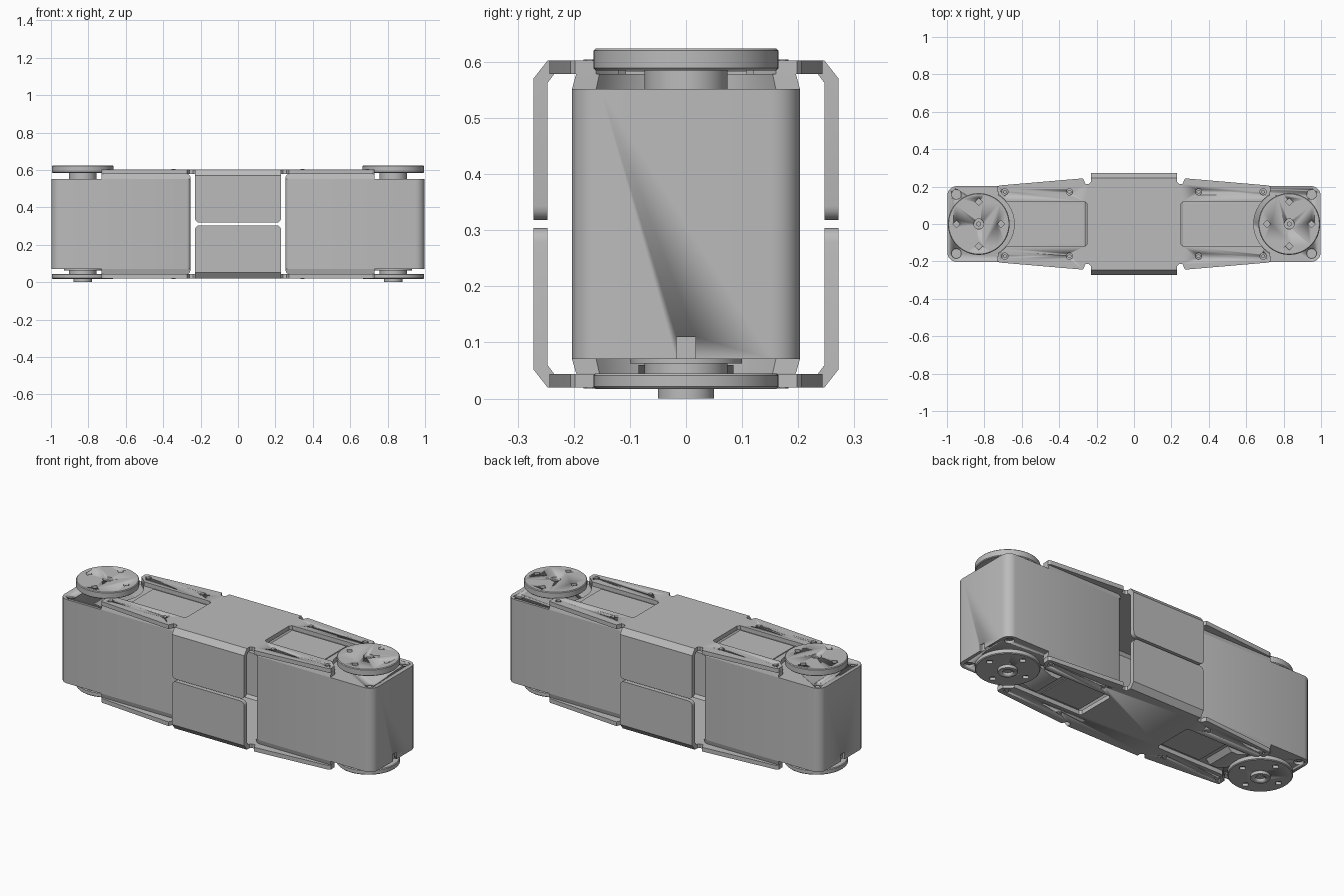
import bpy, bmesh, math
from mathutils import Matrix, Vector

cube = bpy.data.objects.get("Cube")
if cube:
    bpy.data.objects.remove(cube, do_unlink=True)

grey = bpy.data.materials.new("mid grey")
grey.use_nodes = True
grey.diffuse_color = (0.5, 0.5, 0.5, 1)
grey.node_tree.nodes["Principled BSDF"].inputs["Base Color"].default_value = (0.5, 0.5, 0.5, 1)

AXLE = 0.83      # horn centre
CLEAR = 0.19     # clearance radius around the horn


def finish(name, bm, mirror=False):
    bmesh.ops.recalc_face_normals(bm, faces=bm.faces)
    mesh = bpy.data.meshes.new(name)
    bm.to_mesh(mesh)
    bm.free()
    ob = bpy.data.objects.new(name, mesh)
    bpy.context.collection.objects.link(ob)
    mesh.materials.append(grey)
    bpy.ops.object.select_all(action='DESELECT')
    ob.select_set(True)
    bpy.context.view_layer.objects.active = ob
    bpy.ops.object.shade_smooth_by_angle(angle=math.radians(32))
    if mirror:
        m = ob.modifiers.new("other side", 'MIRROR')
        m.use_mirror_merge = False
        m.use_bisect_axis[0] = False
    return ob


def prism(points, z0, z1, taper=1.0):
    """Extrude an xy outline from z0 to z1; taper narrows the far end in y."""
    bm = bmesh.new()
    face = bm.faces.new([bm.verts.new((x, y, z0)) for x, y in points])
    top = bmesh.ops.extrude_face_region(bm, geom=[face])["geom"]
    for v in top:
        if isinstance(v, bmesh.types.BMVert):
            v.co.z = z1
            v.co.y *= taper
    return bm


def rect(x0, x1, w):
    return [(x0, -w), (x1, -w), (x1, w), (x0, w)]


def bevel(bm, test, size, segs=3):
    edges = [e for e in bm.edges if test(*[v.co for v in e.verts])]
    bmesh.ops.bevel(bm, geom=edges, offset=size, segments=segs, affect='EDGES', profile=0.5)


def drum(x, y, r, z0, z1, segs=48):
    bm = bmesh.new()
    bmesh.ops.create_cone(bm, cap_ends=True, segments=segs, radius1=r, radius2=r, depth=z1 - z0,
                          matrix=Matrix.Translation((x, y, (z0 + z1) / 2)))
    return bm


def cut(ob, cutters):
    """Subtract each cutter mesh, then discard it."""
    for bm in cutters:
        tool = finish("cutter", bm)
        tool.hide_render = True
        bpy.context.view_layer.objects.active = ob
        m = ob.modifiers.new("cut", 'BOOLEAN')
        m.operation, m.object, m.solver = 'DIFFERENCE', tool, 'EXACT'
        bpy.ops.object.modifier_move_to_index(modifier=m.name, index=0)
        bpy.ops.object.modifier_apply(modifier=m.name)
        bpy.data.objects.remove(tool, do_unlink=True)


def arc(half_y):
    """Points of the clearance arc on the inner side of the horn, from y = half_y to -half_y."""
    a = math.asin(half_y / CLEAR)
    return [(AXLE - CLEAR * math.cos(a - 2 * a * i / 16), CLEAR * math.sin(a - 2 * a * i / 16))
            for i in range(17)]


def vertical(a, b):
    return abs(a.z - b.z) > 0.1


# Motor housing with rounded uprights, screw pockets and an end notch
body = prism(rect(0.255, 0.998, 0.203), 0.07, 0.552)
bevel(body, lambda a, b: vertical(a, b) and a.x > 0.5, 0.05, 5)
bevel(body, lambda a, b: vertical(a, b) and a.x < 0.5, 0.018, 3)
housing = finish("motor_housing", body, True)
corners = [(0.95, s * 0.158) for s in (-1, 1)]
cut(housing, [drum(x, y, 0.026, z, z + 0.03, 20) for x, y in corners for z in (0.055, 0.537)]
    + [prism(rect(0.985, 1.1, 0.017), 0.04, 0.11)])
for x, y in corners:
    for z in (0.08, 0.53):
        finish("housing_screw", drum(x, y, 0.014, z, z + 0.012, 6), True)

# Raised covers on both ends of the housing, curved around the horn
cover = [(0.255, 0.203), (0.73, 0.203)] + arc(0.16) + [(0.73, -0.203), (0.255, -0.203)]
for name, z0, z1 in (("upper_cover", 0.552, 0.578), ("lower_cover", 0.07, 0.045)):
    bm = prism(cover, z0, z1, 0.965)
    bevel(bm, lambda a, b: abs(a.x - 0.255) < 0.001 and abs(b.x - 0.255) < 0.001
          and abs(a.z - z1) < 0.001 and abs(b.z - z1) < 0.001, 0.015)
    finish(name, bm, True)

# Label panels inside the bracket openings
finish("upper_label", prism(rect(0.27, 0.615, 0.108), 0.575, 0.583), True)
finish("lower_label", prism(rect(0.27, 0.52, 0.108), 0.048, 0.04), True)

# Cable socket wedge below
bm = prism([(0.7, 0.06), (0.68, 0.045), (0.61, 0.021), (0.57, 0.021), (0.54, 0.048), (0.54, 0.06)], -0.085, 0.085)
bm.transform(Matrix.Rotation(math.pi / 2, 4, 'X'))
finish("cable_socket", bm, True)

# Horns: hub, drilled disc and lower boss
holes = [(AXLE + 0.118 * math.cos(k * math.pi / 2), 0.118 * math.sin(k * math.pi / 2)) for k in range(4)]
for name, z0, z1, open_z in (("upper_horn", 0.585, 0.624, 0.624), ("lower_horn", 0.017, 0.045, 0.017)):
    bm = drum(AXLE, 0, 0.165, z0, z1, 64)
    rim = [e for e in bm.edges if abs(e.verts[0].co.z - e.verts[1].co.z) < 0.001]
    bmesh.ops.bevel(bm, geom=rim, offset=0.004, segments=1, affect='EDGES')
    disc = finish(name, bm, True)
    cut(disc, [drum(x, y, 0.02, open_z - 0.015, open_z + 0.015, 4) for x, y in holes]
        + [drum(AXLE, 0, 0.027, open_z - 0.02, open_z + 0.02, 24)])
    finish(name + "_screw", drum(AXLE, 0, 0.014, (z0 + z1) / 2 - 0.008, (z0 + z1) / 2 + 0.008, 6), True)
finish("upper_hub", drum(AXLE, 0, 0.074, 0.54, 0.59), True)
finish("lower_hub", drum(AXLE, 0, 0.074, 0.04, 0.08), True)
finish("lower_collar", drum(AXLE, 0, 0.1, 0.062, 0.075), True)
boss = finish("lower_boss", drum(AXLE, 0, 0.05, 0, 0.018), True)
cut(boss, [drum(AXLE, 0, 0.027, -0.02, 0.014, 24)])

# Bracket outline: a quarter from slot to mid edge, mirrored front to back and side to side
side = [(0.23, 0.225), (0.24, 0.215), (0.26, 0.215), (0.272, 0.243), (0.285, 0.243), (0.72, 0.206), (0.73, 0.198)]
slot = [p for p in arc(0.16) if p[1] > 0.12] + [(0.683, 0.12), (0.262, 0.12), (0.25, 0.108)]
quarter = side + slot
half = quarter + [(x, -y) for x, y in reversed(quarter)]
outline = half + [(-x, y) for x, y in reversed(half)]

# One bent side tab profile in (y, z)
tab = [(0.2, 0.602), (0.247, 0.602), (0.272, 0.57), (0.272, 0.318),
       (0.247, 0.318), (0.247, 0.562), (0.235, 0.578), (0.2, 0.578)]


def side_tab(name, s, upper):
    pts = [(s * y, z if upper else 0.622 - z) for y, z in tab]
    bm = bmesh.new()
    face = bm.faces.new([bm.verts.new((-0.23, y, z)) for y, z in pts])
    new = bmesh.ops.extrude_face_region(bm, geom=[face])["geom"]
    bmesh.ops.translate(bm, verts=[v for v in new if isinstance(v, bmesh.types.BMVert)], vec=Vector((0.46, 0, 0)))
    bevel(bm, lambda a, b: abs(a.x - b.x) < 0.001 and abs(a.z - b.z) < 0.001
          and 0.3 < a.z < 0.32, 0.025, 4)
    finish(name, bm)


for word, z0, z1, screw in (("upper", 0.578, 0.602, 0.604), ("lower", 0.02, 0.044, 0.018)):
    plate = finish(word + "_bracket_plate", prism(outline, z0, z1))
    for side_name, s in (("front", -1), ("back", 1)):
        side_tab(f"{word}_{side_name}_tab", s, word == "upper")
        for x in (0.345, 0.69):
            cut(plate, [drum(sx * x, s * 0.172, 0.017, screw - 0.012, screw + 0.012, 16) for sx in (-1, 1)])
            finish(word + "_bracket_screw", drum(x, s * 0.172, 0.011, min(screw, z0 + 0.006), max(screw, z1 - 0.006), 6), True)
